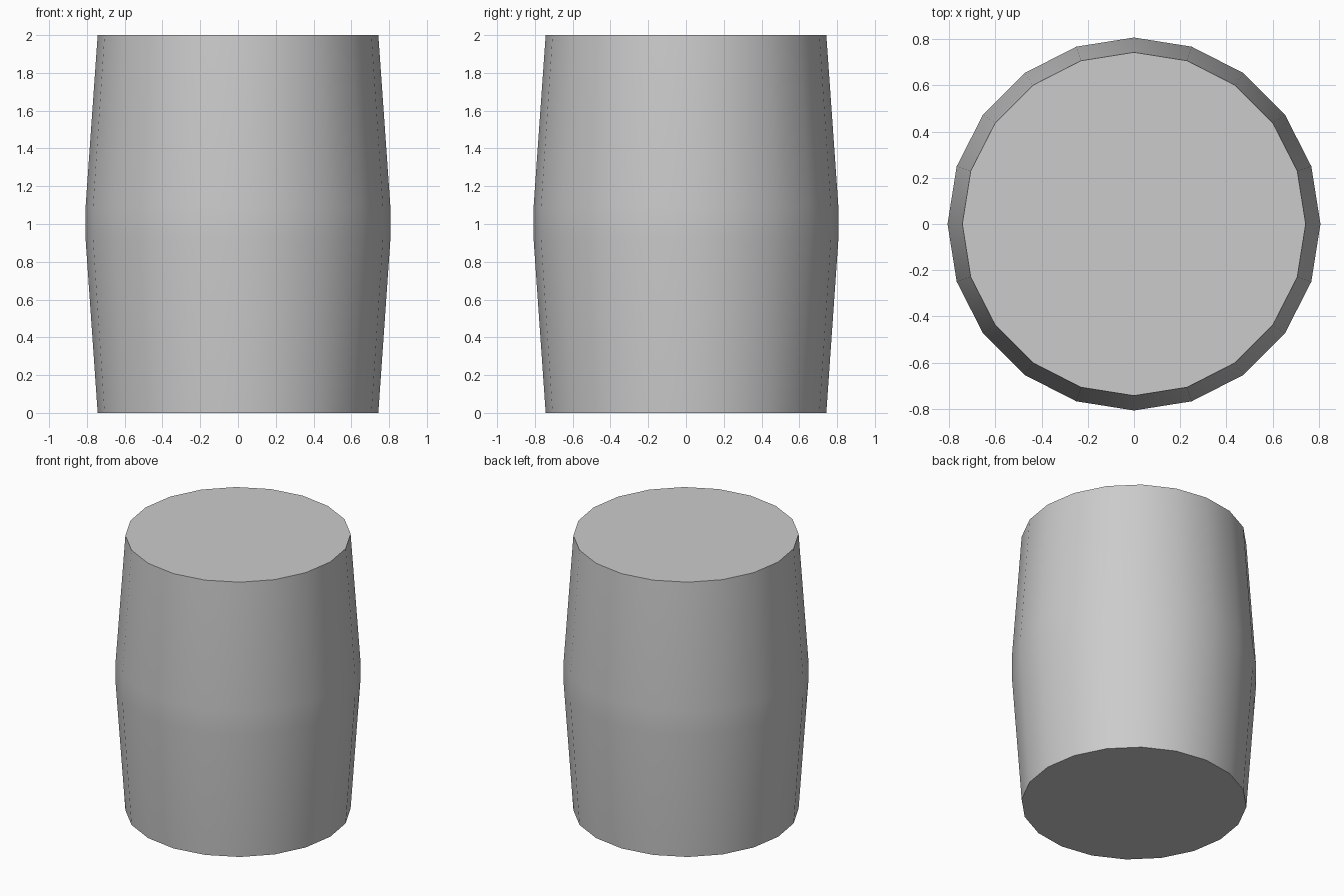
import bpy, bmesh
from math import cos, sin, tau, radians

if "Cube" in bpy.data.objects:
    bpy.data.objects.remove(bpy.data.objects["Cube"])

SIDES = 20
# barrel profile: (radius, height), bulging around the middle
PROFILE = [(0.743, 0.0), (0.807, 0.92), (0.807, 1.09), (0.743, 2.0)]

bm = bmesh.new()
rings = [[bm.verts.new((r * cos(tau * i / SIDES), r * sin(tau * i / SIDES), z))
          for i in range(SIDES)] for r, z in PROFILE]

# side walls
for low, high in zip(rings, rings[1:]):
    for i in range(SIDES):
        j = (i + 1) % SIDES
        bm.faces.new((low[i], low[j], high[j], high[i]))

# flat bottom and lid
bm.faces.new(rings[0][::-1])
bm.faces.new(rings[-1])

mesh = bpy.data.meshes.new("barrel_body")
bm.to_mesh(mesh)
bm.free()
barrel = bpy.data.objects.new("barrel_body", mesh)
bpy.context.collection.objects.link(barrel)

# smooth sides, crisp rims
bpy.context.view_layer.objects.active = barrel
barrel.select_set(True)
bpy.ops.object.shade_smooth_by_angle(angle=radians(30))
